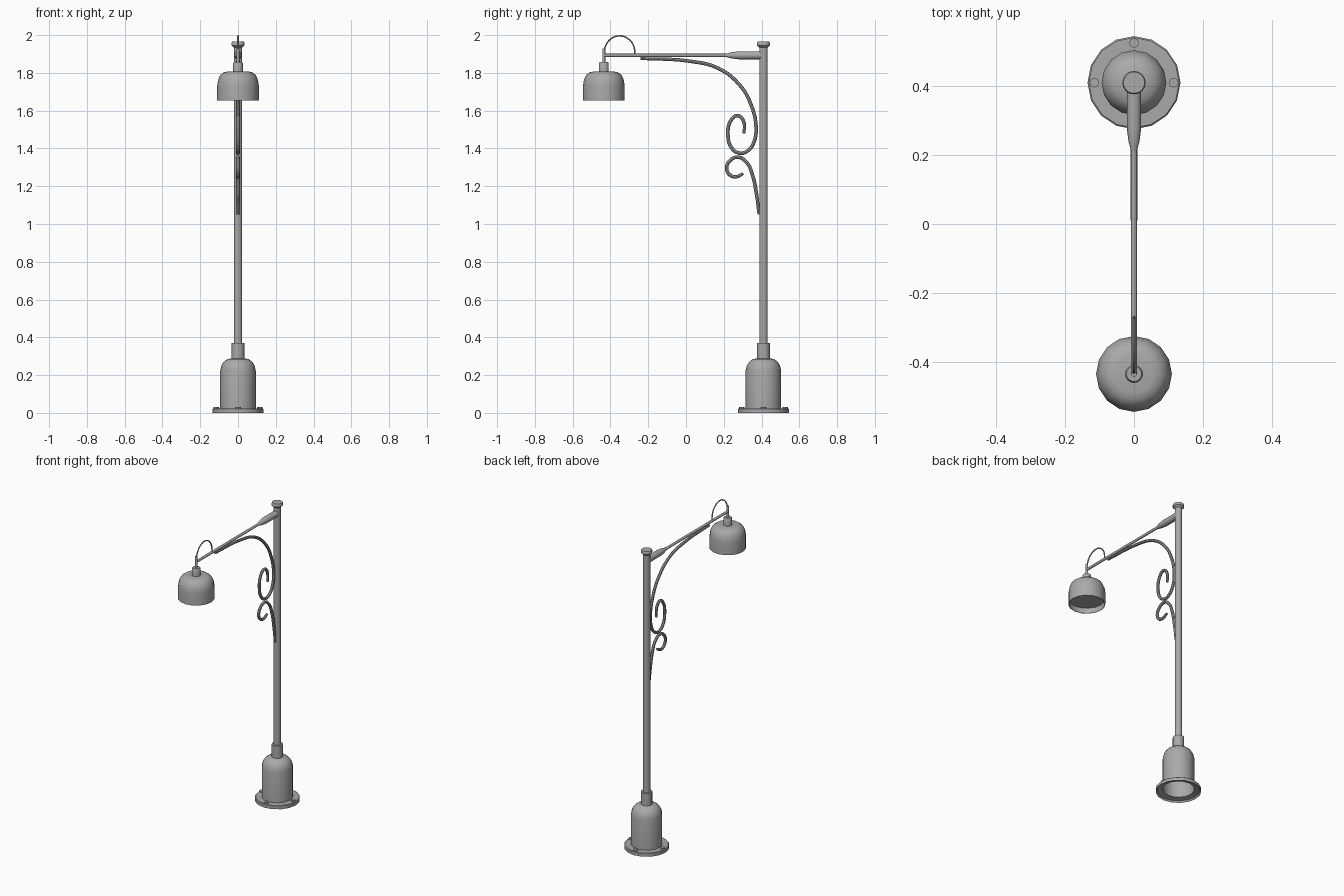
import bpy, bmesh
from math import sin, cos, pi, radians
from mathutils import Vector

cube = bpy.data.objects.get("Cube")
if cube:
    bpy.data.objects.remove(cube)

POST_Y, LAMP_Y, ARM_Z = 0.41, -0.435, 1.893

metal = bpy.data.materials.new("grey metal")
metal.use_nodes = True
metal.diffuse_color = (0.4, 0.4, 0.4, 1)
metal.node_tree.nodes["Principled BSDF"].inputs["Base Color"].default_value = (0.4, 0.4, 0.4, 1)


def smooth(obj, angle=35):
    bpy.ops.object.select_all(action='DESELECT')
    obj.select_set(True)
    bpy.context.view_layer.objects.active = obj
    bpy.ops.object.shade_smooth_by_angle(angle=radians(angle))


def lathe(name, profile, origin, sides=16, along_y=False):
    """Revolve (radius, height) points around z, or around y for the arm."""
    bm = bmesh.new()
    rings = []
    for r, h in profile:
        if r == 0:
            rings.append([bm.verts.new((0, 0, h))] * sides)
        else:
            angles = [2 * pi * i / sides for i in range(sides)]
            rings.append([bm.verts.new((r * cos(a), r * sin(a), h)) for a in angles])
    for low, high in zip(rings, rings[1:]):
        for i in range(sides):
            j = (i + 1) % sides
            bm.faces.new(dict.fromkeys((low[i], low[j], high[j], high[i])))
    if along_y:
        for v in bm.verts:
            v.co = Vector((v.co.x, v.co.z, -v.co.y))
    mesh = bpy.data.meshes.new(name)
    bm.to_mesh(mesh)
    bm.free()
    mesh.materials.append(metal)
    obj = bpy.data.objects.new(name, mesh)
    obj.location = origin
    bpy.context.collection.objects.link(obj)
    smooth(obj)
    return obj


def rod(name, r, low, high, origin, sides=12, along_y=False):
    return lathe(name, [(0, low), (r, low), (r, high), (0, high)], origin, sides, along_y)


def tube(name, points, radius, tip=1.0):
    """Round bar through (y, z) points, thinning towards both tips."""
    curve = bpy.data.curves.new(name, 'CURVE')
    curve.dimensions = '3D'
    curve.bevel_depth = radius
    curve.bevel_resolution = 2
    curve.resolution_u = 5
    curve.use_fill_caps = True
    spline = curve.splines.new('BEZIER')
    spline.bezier_points.add(len(points) - 1)
    for p, (y, z) in zip(spline.bezier_points, points):
        p.co = (0, y, z)
        p.handle_left_type = p.handle_right_type = 'AUTO'
    spline.bezier_points[0].radius = spline.bezier_points[-1].radius = tip
    curve.materials.append(metal)
    obj = bpy.data.objects.new(name, curve)
    bpy.context.collection.objects.link(obj)
    bpy.ops.object.select_all(action='DESELECT')
    obj.select_set(True)
    bpy.context.view_layer.objects.active = obj
    bpy.ops.object.convert(target='MESH')
    smooth(bpy.context.object)


# Hollow base with bolted flange
post = (0, POST_Y, 0)
lathe("base_flange", [(0.094, 0.016), (0.126, 0.01), (0.135, 0), (0.135, 0.02),
                      (0.131, 0.024), (0.094, 0.024)], post)
lathe("base_housing", [(0.094, 0.016), (0.094, 0.225), (0.088, 0.25), (0.076, 0.27),
                       (0.058, 0.284), (0.034, 0.289)], post)
rod("base_collar", 0.034, 0.28, 0.37, post, 16)
for i in range(4):
    a = i * pi / 2
    rod("flange_bolt", 0.014, 0.02, 0.032,
        (0.115 * cos(a), POST_Y + 0.115 * sin(a), 0), 8)

# Post and cap
rod("post", 0.022, 0.28, 1.95, post, 16)
lathe("post_cap", [(0.022, 1.935), (0.034, 1.946), (0.034, 1.96), (0.031, 1.965), (0, 1.965)], post)

# Horizontal arm with tapered sleeve
arm = (0, 0, ARM_Z)
rod("arm", 0.0085, LAMP_Y, POST_Y, arm, along_y=True)
lathe("arm_sleeve", [(0.008, 0.21), (0.016, 0.24), (0.021, 0.28), (0.021, POST_Y)],
      arm, along_y=True)

# Scrolled brackets
tube("upper_scroll", [(-0.24, 1.876), (0.02, 1.862), (0.17, 1.825), (0.285, 1.735),
                      (0.345, 1.63), (0.371, 1.51), (0.36, 1.435), (0.33, 1.39),
                      (0.285, 1.375), (0.24, 1.405), (0.222, 1.475), (0.236, 1.545),
                      (0.272, 1.574), (0.304, 1.545), (0.308, 1.48)], 0.0095, 0.8)
tube("lower_scroll", [(0.386, 1.05), (0.373, 1.16), (0.35, 1.265), (0.322, 1.325),
                      (0.275, 1.354), (0.232, 1.335), (0.215, 1.295), (0.232, 1.26),
                      (0.265, 1.25), (0.303, 1.267)], 0.0095, 0.8)

# Hanging lamp
lamp = (0, LAMP_Y, 0)
rod("lamp_stem", 0.008, 1.84, 1.93, lamp)
lathe("lamp_socket", [(0.026, 1.80), (0.026, 1.85), (0.022, 1.857), (0, 1.857)], lamp)
lathe("lamp_shade", [(0.107, 1.69), (0.107, 1.655), (0.11, 1.655), (0.11, 1.735),
                     (0.105, 1.765), (0.093, 1.79), (0.075, 1.803), (0.055, 1.807),
                     (0, 1.807)], lamp)
lathe("shade_diffuser", [(0, 1.69), (0.108, 1.69)], lamp)

# Power cable looping from stem to arm
tube("power_cable", [(-0.435, 1.90), (-0.425, 1.945), (-0.395, 1.982), (-0.352, 1.996),
                     (-0.308, 1.982), (-0.278, 1.945), (-0.27, 1.893)], 0.004)
